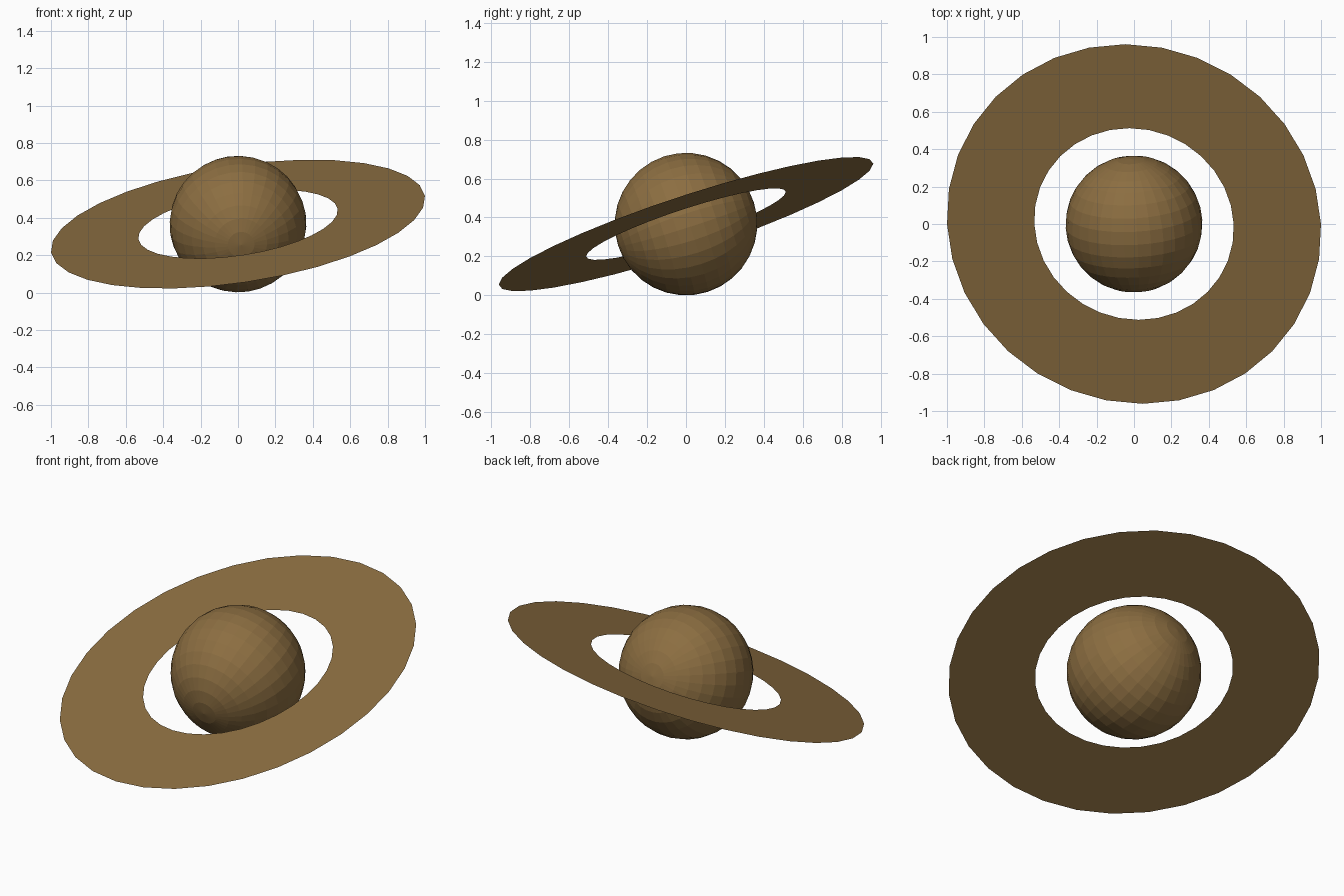
import bpy, bmesh, math
from mathutils import Euler, Matrix

if "Cube" in bpy.data.objects:
    bpy.data.objects.remove(bpy.data.objects["Cube"])

R_PLANET, R_IN, R_OUT, SEG = 0.366, 0.539, 1.011, 32
TILT = Matrix.Translation((0, 0, R_PLANET)) @ Euler((0.315, -0.15, 0)).to_matrix().to_4x4()

tan = bpy.data.materials.new("sandy_brown")
tan.diffuse_color = (0.262, 0.156, 0.053, 1)
tan.use_nodes = True
tan.node_tree.nodes["Principled BSDF"].inputs["Base Color"].default_value = tan.diffuse_color


def add_part(name, bm):
    bm.transform(TILT)
    mesh = bpy.data.meshes.new(name)
    bm.to_mesh(mesh)
    bm.free()
    mesh.materials.append(tan)
    ob = bpy.data.objects.new(name, mesh)
    bpy.context.collection.objects.link(ob)
    return ob


# planet: flat-faced ball, its poles lying along the tilted y axis
bm = bmesh.new()
bmesh.ops.create_uvsphere(bm, u_segments=32, v_segments=16, radius=R_PLANET,
                          matrix=Matrix.Rotation(math.pi / 2, 4, 'X'))
add_part("planet", bm)

# ring: flat tilted annulus facing up
bm = bmesh.new()
loops = []
for r in (R_IN, R_OUT):
    loops.append([bm.verts.new((r * math.cos(i * math.tau / SEG),
                                r * math.sin(i * math.tau / SEG), 0)) for i in range(SEG)])
inner, outer = loops
for i in range(SEG):
    j = (i + 1) % SEG
    bm.faces.new((inner[i], outer[i], outer[j], inner[j]))
add_part("ring", bm)
